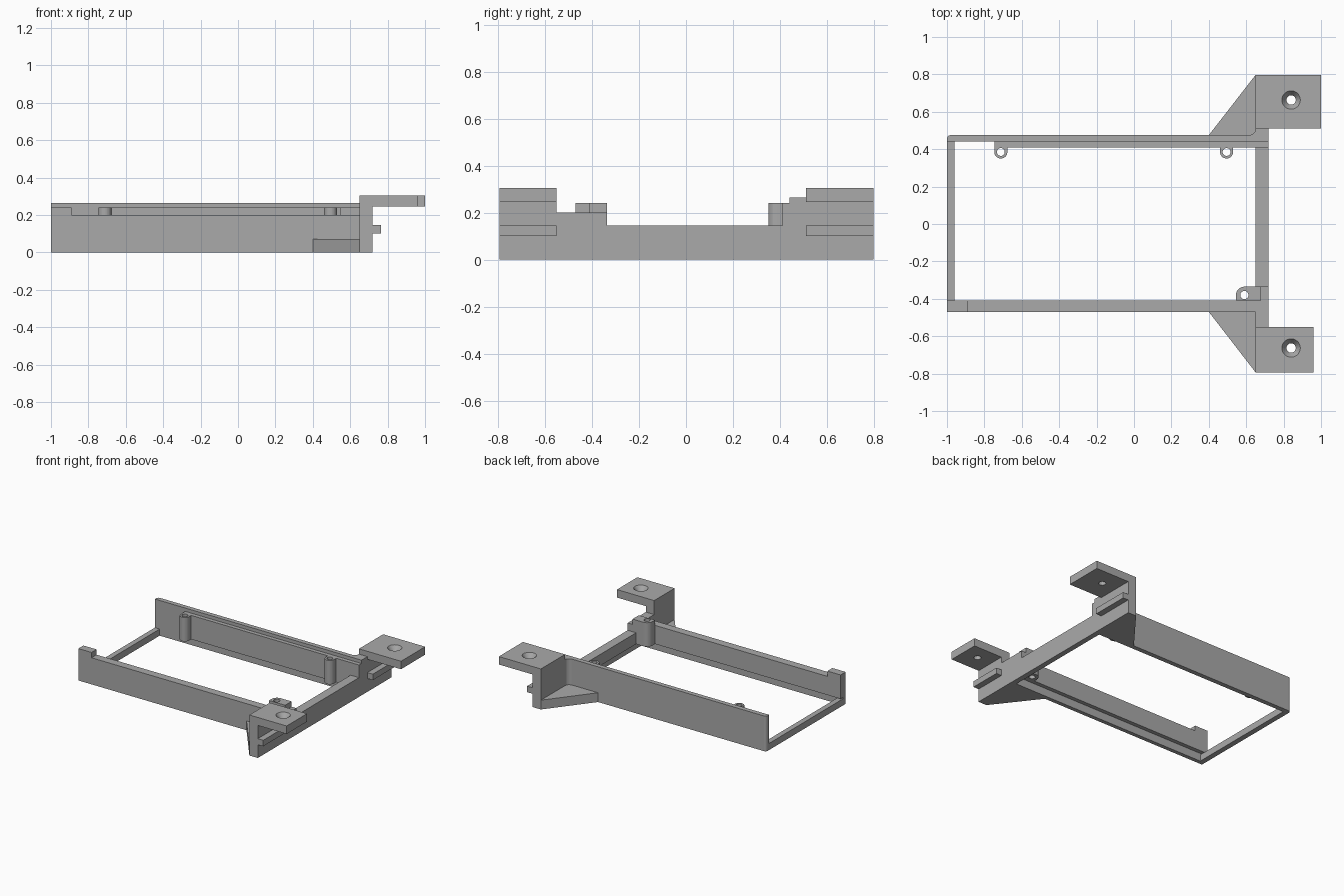
import bpy, bmesh
from math import sin, cos, pi
from mathutils import Vector

old = bpy.data.objects.get("Cube")
if old:
    bpy.data.objects.remove(old, do_unlink=True)

grey = bpy.data.materials.new("plain grey")
grey.use_nodes = True
COLOR = (0.4, 0.4, 0.4, 1)
grey.diffuse_color = COLOR
grey.node_tree.nodes["Principled BSDF"].inputs["Base Color"].default_value = COLOR

AXES = {"x": lambda u, v, w: (w, u, v),
        "y": lambda u, v, w: (u, w, v),
        "z": lambda u, v, w: (u, v, w)}


def prism(name, pts, axis, lo, hi):
    """Extrude a flat outline along an axis."""
    place = AXES[axis]
    bm = bmesh.new()
    face = bm.faces.new([bm.verts.new(place(u, v, lo)) for u, v in pts])
    res = bmesh.ops.extrude_face_region(bm, geom=[face])
    moved = [g for g in res["geom"] if isinstance(g, bmesh.types.BMVert)]
    bmesh.ops.translate(bm, verts=moved, vec=Vector(place(0, 0, hi - lo)))
    bmesh.ops.recalc_face_normals(bm, faces=bm.faces)
    mesh = bpy.data.meshes.new(name)
    bm.to_mesh(mesh)
    bm.free()
    mesh.materials.append(grey)
    ob = bpy.data.objects.new(name, mesh)
    bpy.context.collection.objects.link(ob)
    return ob


def box(name, x, y, z):
    return prism(name, [(x[0], y[0]), (x[1], y[0]), (x[1], y[1]), (x[0], y[1])], "z", *z)


def arc(cx, cy, r, start, end, n=10):
    return [(cx + r * cos(start + (end - start) * i / n),
             cy + r * sin(start + (end - start) * i / n)) for i in range(n + 1)]


def drill(ob, x, y, r, z, r_top=None):
    """Cut a round hole, or a conical one when r_top is given."""
    bm = bmesh.new()
    bmesh.ops.create_cone(bm, cap_ends=True, segments=32, radius1=r,
                          radius2=r_top or r, depth=z[1] - z[0])
    bmesh.ops.translate(bm, verts=bm.verts, vec=(x, y, sum(z) / 2))
    mesh = bpy.data.meshes.new("hole_cutter")
    bm.to_mesh(mesh)
    bm.free()
    mesh.materials.append(grey)
    cutter = bpy.data.objects.new("hole_cutter", mesh)
    bpy.context.collection.objects.link(cutter)
    cutter.hide_render = True
    cutter.hide_viewport = True
    cutter.display_type = "WIRE"
    mod = ob.modifiers.new("hole", "BOOLEAN")
    mod.operation = "DIFFERENCE"
    mod.solver = "EXACT"
    mod.object = cutter


# Shared sizes: end beam, inner rebate height and post top
IN, OUT = 0.65, 0.72
REBATE, POST = 0.06, 0.24

# Front wall with a rebate along its inner foot, and its raised end tab
prism("front_wall", [(-0.47, 0), (-0.44, 0), (-0.44, REBATE), (-0.41, REBATE),
                     (-0.41, 0.2), (-0.47, 0.2)], "x", -1, IN)
box("front_wall_tab", (-1, -0.89), (-0.47, -0.41), (0.2, POST))

# Back wall with rounded end, and the thicker panel on its inside
prism("back_wall", [(-1, 0.44), (IN, 0.44), (IN, 0.475)]
      + arc(-0.98, 0.455, 0.02, pi / 2, pi, 6), "z", 0, 0.265)
box("back_panel", (-0.71, IN), (0.41, 0.44), (REBATE, POST))

# Thin bar closing the low end
box("left_bar", (-1, -0.96), (-0.44, 0.44), (0, 0.05))

# End beam with matching rebate, and its raised corners
prism("end_beam", [(0.68, 0), (OUT, 0), (OUT, 0.145), (IN, 0.145),
                   (IN, REBATE), (0.68, REBATE)], "y", -0.44, 0.44)
box("front_corner", (IN, OUT), (-0.55, -0.44), (0, 0.2))
box("front_corner_riser", (IN, OUT), (-0.44, -0.335), (0.145, 0.2))
box("back_corner", (IN, OUT), (0.44, 0.51), (0, 0.265))
box("back_corner_riser", (IN, OUT), (0.41, 0.44), (0.145, POST))
prism("back_corner_fillet", [(IN, 0.475)] + arc(0.615, 0.51, 0.035, 0, -pi / 2, 6),
      "z", 0, 0.265)

# Mounting brackets: upright, outer lip and top plate in one profile, plus gusset
for name, side, inner, outer, reach, wall in (("front", -1, 0.55, 0.793, 0.96, 0.47),
                                              ("back", 1, 0.51, 0.797, 1.0, 0.475)):
    profile = [(IN, 0), (OUT, 0), (OUT, 0.1), (0.765, 0.1), (0.765, 0.145), (OUT, 0.145),
               (OUT, 0.245), (reach, 0.245), (reach, 0.305), (IN, 0.305)]
    bracket = prism(name + "_bracket", profile, "y", *sorted((side * inner, side * outer)))
    hole_y = side * 0.663
    drill(bracket, 0.84, hole_y, 0.025, (0.2, 0.35))
    drill(bracket, 0.84, hole_y, 0.025, (0.27, 0.306), 0.05)
    prism(name + "_gusset", [(0.4, side * wall), (IN, side * wall), (IN, side * outer)],
          "z", 0, 0.07)

# Screw posts on the back wall
for name, x in (("left_post", 0.495), ("right_post", -0.712)):
    post = prism(name, [(x + 0.035, 0.44), (x - 0.035, 0.44)]
                 + arc(x, 0.385, 0.035, pi, 2 * pi, 14), "z", REBATE, POST)
    drill(post, x, 0.385, 0.021, (0, 0.3))

# Screw block in the front corner, rounded on its free corner
block = prism("front_post", [(0.545, -0.41), (0.68, -0.41), (0.68, -0.335)]
              + arc(0.59, -0.38, 0.045, pi / 2, pi, 8), "z", REBATE, POST)
drill(block, 0.59, -0.38, 0.022, (0, 0.3))
